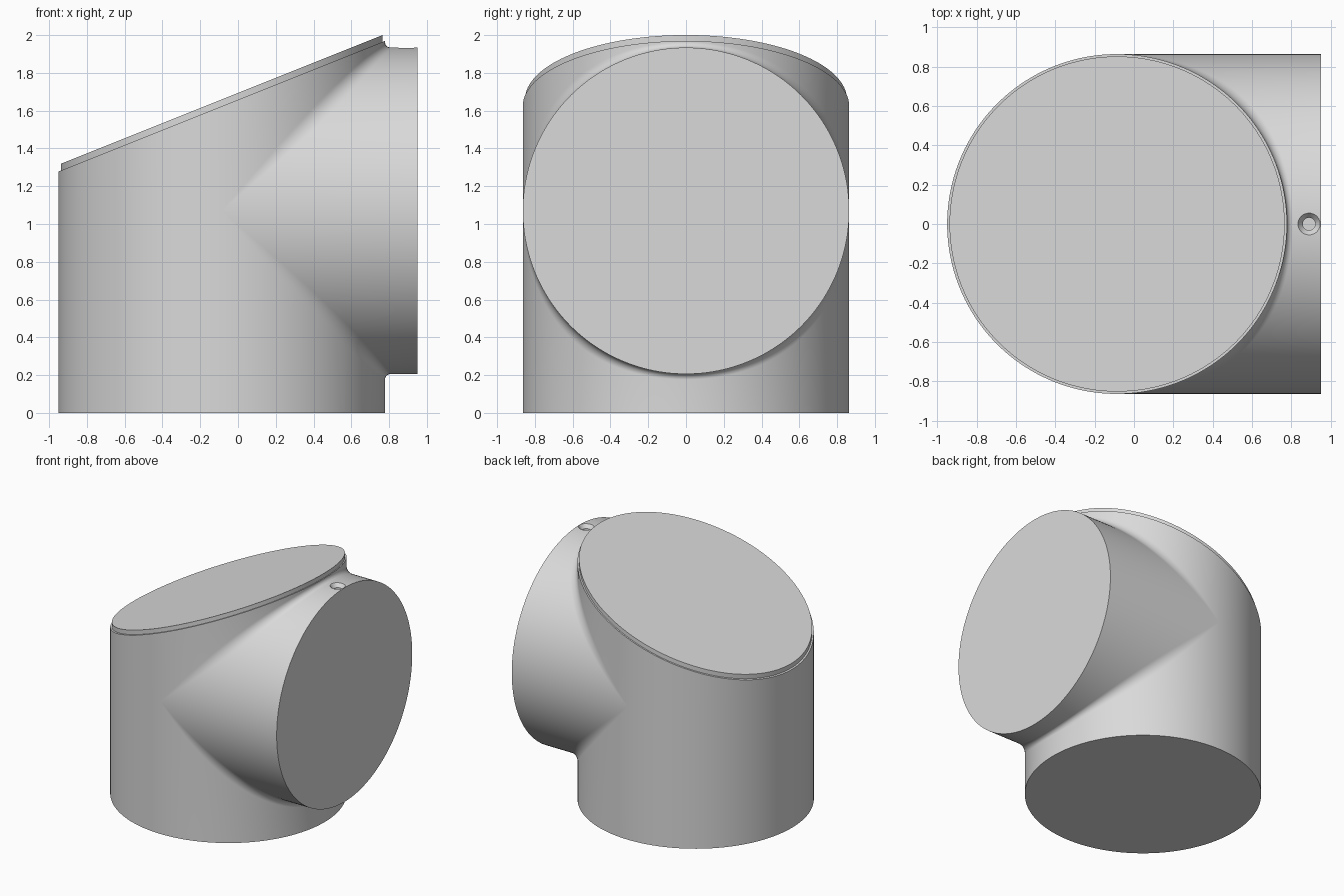
import bpy, bmesh
from math import sin, cos, pi
from mathutils import Vector

cube = bpy.data.objects.get("Cube")
if cube:
    bpy.data.objects.remove(cube)

R = 0.864          # radius of both tubes
X0 = -0.086        # axis of the upright tube
ZC = 1.07          # axis height of the side tube
END = 0.95         # outer end of the side tube
LID_R = 0.852
LID_H = 0.036
HALF = 96          # segments per half turn
ARC = 10           # segments across the blend

grey = bpy.data.materials.new("plain_grey")
grey.use_nodes = True
grey.diffuse_color = (0.7, 0.7, 0.7, 1)
grey.node_tree.nodes["Principled BSDF"].inputs["Base Color"].default_value = (0.7, 0.7, 0.7, 1)


def slope(x):
    """Height of the slanted top."""
    return 1.278 + 0.4 * (x + 0.95)


def skin(bm, rows):
    grid = [[bm.verts.new(p) for p in row] for row in rows]
    for a, b in zip(grid, grid[1:]):
        for i in range(len(a) - 1):
            bm.faces.new((a[i], a[i + 1], b[i + 1], b[i]))


def cap(bm, points):
    bm.faces.new([bm.verts.new(p) for p in points])


def make_object(name, bm):
    bmesh.ops.remove_doubles(bm, verts=bm.verts, dist=1e-5)
    bmesh.ops.recalc_face_normals(bm, faces=bm.faces)
    mesh = bpy.data.meshes.new(name)
    bm.to_mesh(mesh)
    bm.free()
    mesh.materials.append(grey)
    obj = bpy.data.objects.new(name, mesh)
    bpy.context.collection.objects.link(obj)
    return obj


def activate(obj):
    bpy.ops.object.select_all(action='DESELECT')
    obj.select_set(True)
    bpy.context.view_layer.objects.active = obj


def blend_row(t, side):
    """Section along the upright tube, round the blend and out to the tube end."""
    c, s = max(cos(t), 0), sin(t)
    r = 0.03 + 0.12 * s * s
    centre = Vector((X0 + (R + r) * c, (R + r) * s, ZC + side * (R + r) * c))
    n1, n2 = Vector((c, s, 0)), Vector((0, s, side * c))
    x = X0 + R * c
    row = [Vector((x, R * s, slope(x) if side > 0 else 0))]
    row += [centre - r * n1.lerp(n2, i / ARC).normalized() for i in range(ARC + 1)]
    row.append(Vector((END, R * s, ZC + side * R * c)))
    return row


# Body: two crossing tubes with a soft blend, closed at each end
front = [-pi / 2 + pi * i / HALF for i in range(HALF + 1)]
back = [t + pi for t in front]
ring = front[:-1] + back[:-1]
bm = bmesh.new()
for side in (1, -1):
    skin(bm, [blend_row(t, side) for t in front])
columns = []
for t in back:
    x, y = X0 + R * cos(t), R * sin(t)
    columns.append([(x, y, 0), (x, y, ZC), (x, y, slope(x))])
skin(bm, columns)
circle = [(X0 + R * cos(t), R * sin(t)) for t in ring]
cap(bm, [(x, y, 0) for x, y in circle])
cap(bm, [(x, y, slope(x)) for x, y in circle])
cap(bm, [(END, R * sin(t), ZC + R * cos(t)) for t in ring])
body = make_object("tube_body", bm)

# Countersunk hole on top of the side tube
bm = bmesh.new()
top = ZC + R
profile = [(0.062, 0.01), (0.056, -0.001), (0.032, -0.03), (0.032, -0.09)]
loops = [[(0.89 + r * cos(2 * pi * i / 40), r * sin(2 * pi * i / 40), top + h)
          for i in range(41)] for r, h in profile]
skin(bm, loops)
cap(bm, loops[0][:-1])
cap(bm, loops[-1][:-1])
cutter = make_object("hole_cutter", bm)
cutter.hide_render = True
activate(body)
mod = body.modifiers.new("screw_hole", 'BOOLEAN')
mod.operation = 'DIFFERENCE'
mod.solver = 'EXACT'
mod.object = cutter
bpy.ops.object.modifier_apply(modifier=mod.name)
bpy.data.objects.remove(cutter)

# Thin slanted lid, stepped in from the rim
bm = bmesh.new()
rim = [(X0 + LID_R * cos(t), LID_R * sin(t)) for t in ring]
low = [(x, y, slope(x)) for x, y in rim]
high = [(x, y, slope(x) + LID_H) for x, y in rim]
skin(bm, [low + low[:1], high + high[:1]])
cap(bm, low)
cap(bm, high)
lid = make_object("slanted_lid", bm)

for obj in (body, lid):
    activate(obj)
    bpy.ops.object.shade_smooth_by_angle(angle=pi / 6)
